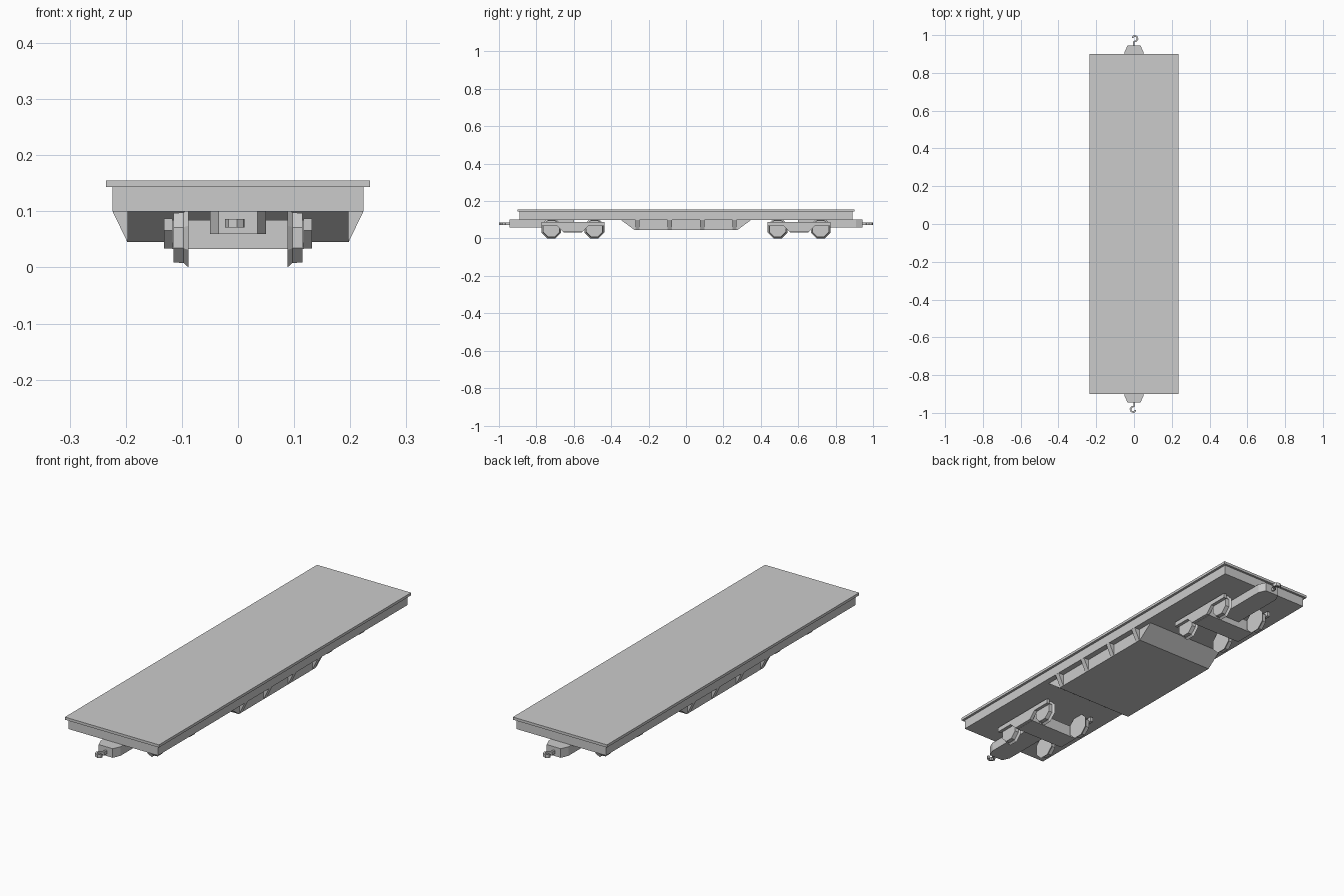
import bpy, bmesh, math
from mathutils import Vector

if "Cube" in bpy.data.objects:
    bpy.data.objects.remove(bpy.data.objects["Cube"])


def make(name, verts, faces):
    me = bpy.data.meshes.new(name)
    me.from_pydata(verts, [], faces)
    bm = bmesh.new()
    bm.from_mesh(me)
    bmesh.ops.recalc_face_normals(bm, faces=bm.faces)
    bm.to_mesh(me)
    bm.free()
    ob = bpy.data.objects.new(name, me)
    bpy.context.collection.objects.link(ob)
    return ob


def loft(name, rings):
    """Skin a list of equal-length closed rings and cap both ends."""
    n = len(rings[0])
    faces = [tuple(range(n)), tuple(range((len(rings) - 1) * n, len(rings) * n))]
    for r in range(len(rings) - 1):
        for i in range(n):
            j = (i + 1) % n
            faces.append((r * n + i, r * n + j, (r + 1) * n + j, (r + 1) * n + i))
    return make(name, [v for ring in rings for v in ring], faces)


def prism(name, profile, axis, a, b):
    """Extrude a 2D profile along an axis (x: yz, y: xz, z: xy)."""
    def place(p, t):
        q = list(p)
        q.insert("xyz".index(axis), t)
        return tuple(q)
    return loft(name, [[place(p, t) for p in profile] for t in (a, b)])


def box(name, x0, x1, y0, y1, z0, z1):
    return prism(name, [(x0, y0), (x1, y0), (x1, y1), (x0, y1)], "z", z0, z1)


def wheel(name, side, y):
    # octagonal wheel with a tapered inner flange
    zc, k = 0.053, 1 / math.cos(math.pi / 8)
    rings = []
    for x, r in ((0.088, 0.053), (0.097, 0.045), (0.115, 0.044)):
        rings.append([(side * x,
                       y + r * k * math.cos((i + 0.5) * math.pi / 4),
                       zc + r * k * math.sin((i + 0.5) * math.pi / 4))
                      for i in range(8)])
    loft(name, rings)


def hook(name, s):
    # flat coupler hook following a bent path, turned 180 degrees at the front
    path = [Vector(p) for p in ((-0.002, 0.935), (-0.002, 0.964), (0.012, 0.969),
                                (0.019, 0.980), (0.014, 0.992), (0.002, 0.996),
                                (-0.006, 0.990), (-0.007, 0.984))]
    w, left, right = 0.0045, [], []
    for i, p in enumerate(path):
        d = (path[min(i + 1, len(path) - 1)] - path[max(i - 1, 0)]).normalized()
        nrm = Vector((-d.y, d.x)) * w
        left.append(p + nrm)
        right.append(p - nrm)
    rings = [[(s * l.x, s * l.y, 0.071), (s * r.x, s * r.y, 0.071),
              (s * r.x, s * r.y, 0.086), (s * l.x, s * l.y, 0.086)]
             for l, r in zip(left, right)]
    loft(name, rings)


# Deck and frame
box("deck", -0.235, 0.235, -0.9, 0.9, 0.143, 0.155)
box("main_frame", -0.224, 0.224, -0.89, 0.89, 0.1, 0.143)

# Belly tank with sloped ends
prism("belly", [(-0.35, 0.101), (-0.275, 0.045), (0.275, 0.045), (0.35, 0.101)],
      "x", -0.197, 0.197)

# Triangular gussets along the belly
for side in (-1, 1):
    for i, y in enumerate((-0.26, -0.087, 0.087, 0.26)):
        prism(f"gusset_{side}_{i}",
              [(side * 0.19, 0.101), (side * 0.224, 0.101),
               (side * 0.197, 0.045), (side * 0.19, 0.045)],
              "y", y - 0.011, y + 0.011)

for end in (-1, 1):
    tag = "front" if end < 0 else "back"
    yc = end * 0.605
    # Bogie: bolster, side frames, wheels
    box(f"{tag}_bolster", -0.118, 0.118, yc - 0.05, yc + 0.05, 0.033, 0.085)
    for side in (-1, 1):
        outline = [(-0.168, 0.087), (-0.168, 0.066), (-0.082, 0.066), (-0.05, 0.034),
                   (0.05, 0.034), (0.082, 0.066), (0.168, 0.066), (0.168, 0.087)]
        prism(f"{tag}_side_frame_{side}", [(yc + y, z) for y, z in outline],
              "x", side * 0.117, side * 0.132)
        for dy in (-0.115, 0.115):
            wheel(f"{tag}_wheel_{side}_{dy}", side, yc + dy)
    # Draft beam with tapered nose, and coupler hook
    prism(f"{tag}_draft_beam",
          [(-0.05, end * 0.6), (-0.05, end * 0.91), (-0.035, end * 0.944),
           (0.035, end * 0.944), (0.05, end * 0.91), (0.05, end * 0.6)],
          "z", 0.06, 0.101)
    hook(f"{tag}_coupler_hook", end)
